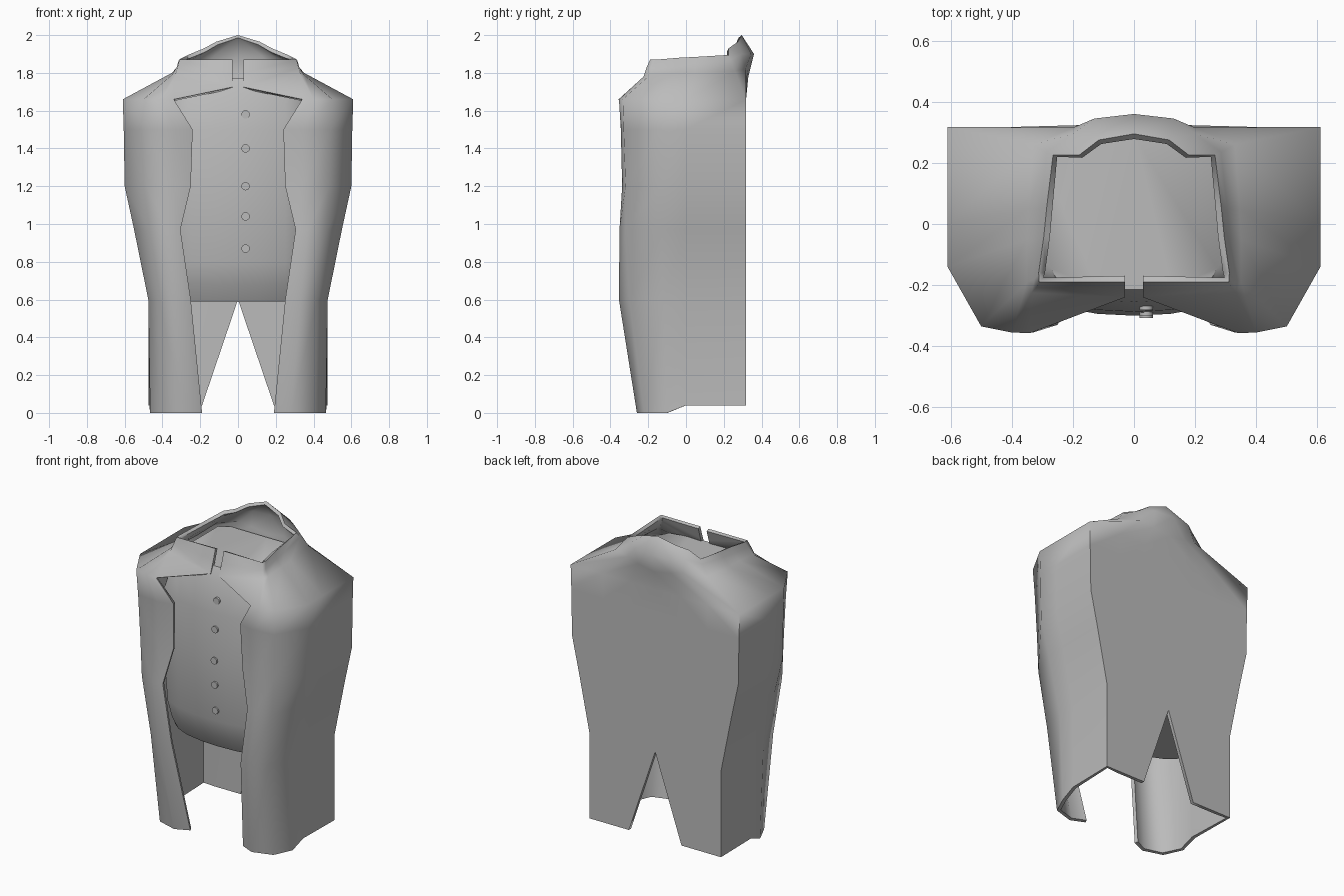
import bpy, bmesh, math

if "Cube" in bpy.data.objects:
    bpy.data.objects.remove(bpy.data.objects["Cube"])

grey = bpy.data.materials.new("cloth grey")
grey.diffuse_color = (0.5, 0.5, 0.5, 1)
grey.use_nodes = True
grey.node_tree.nodes["Principled BSDF"].inputs["Base Color"].default_value = grey.diffuse_color


def make_object(name, bm):
    mesh = bpy.data.meshes.new(name)
    bm.to_mesh(mesh)
    bm.free()
    mesh.materials.append(grey)
    ob = bpy.data.objects.new(name, mesh)
    bpy.context.collection.objects.link(ob)
    return ob


def finish(ob, angle, thickness=0):
    bpy.ops.object.select_all(action='DESELECT')
    ob.select_set(True)
    bpy.context.view_layer.objects.active = ob
    mir = ob.modifiers.new("mirror", 'MIRROR')
    mir.merge_threshold = 0.002
    names = ["mirror"]
    if thickness:
        sol = ob.modifiers.new("cloth", 'SOLIDIFY')
        sol.thickness = thickness
        sol.offset = -1
        names.append("cloth")
    for n in names:
        bpy.ops.object.modifier_apply(modifier=n)
    bpy.ops.object.shade_smooth_by_angle(angle=math.radians(angle))


def loft(rows, bm):
    grid = [[bm.verts.new(p) for p in row] for row in rows]
    for a, b in zip(grid, grid[1:]):
        for c in range(len(a) - 1):
            bm.faces.new((a[c], a[c + 1], b[c + 1], b[c]))
    return grid


# Coat: half outline per height, front edge round to the centre of the back
BACK = 0.318


def coat_row(z, front, side):
    return [(x, y, z) for x, y in front] + [
        (side, 0, z), (side, BACK, z), (side * .62, BACK, z),
        (side * .3, BACK, z), (0, BACK, z)]


hem = [(.19, -.22, 0), (.28, -.26, 0), (.41, -.22, 0), (.465, -.10, 0),
       (.47, 0, .04), (.475, BACK, .04), (.38, BACK, .04),
       (.28, BACK, .04), (.19, BACK, .04)]
coat_rows = [
    hem,
    coat_row(.6, [(.25, -.33), (.33, -.355), (.42, -.30), (.475, -.12)], .475),
    coat_row(.97, [(.305, -.34), (.37, -.352), (.47, -.32), (.55, -.13)], .55),
    coat_row(1.2, [(.25, -.31), (.34, -.338), (.48, -.32), (.60, -.14)], .60),
    coat_row(1.5, [(.24, -.32), (.34, -.345), (.49, -.33), (.605, -.14)], .605),
    coat_row(1.66, [(.34, -.357), (.40, -.355), (.50, -.335), (.61, -.14)], .61),
    # neck base
    [(.03, -.24, 1.725), (.335, -.225, 1.78), (.35, -.19, 1.79),
     (.35, -.05, 1.80), (.345, .05, 1.80), (.33, .26, 1.81),
     (.20, .315, 1.82), (.12, .325, 1.80), (0, .33, 1.78)],
    # collar fold
    [(.03, -.212, 1.80), (.32, -.208, 1.83), (.325, -.18, 1.83),
     (.315, -.05, 1.84), (.305, .05, 1.85), (.285, .235, 1.87),
     (.20, .295, 1.90), (.13, .345, 1.90), (0, .36, 1.90)],
    # collar rim
    [(.03, -.19, 1.87), (.31, -.19, 1.87), (.312, -.16, 1.87),
     (.295, -.04, 1.88), (.285, .06, 1.885), (.265, .225, 1.895),
     (.18, .225, 1.93), (.115, .275, 1.965), (0, .295, 2.0)],
]
bm = bmesh.new()
loft(coat_rows, bm)
coat = make_object("coat", bm)
finish(coat, 80, 0.022)

# Waistcoat: closed body filling the coat, rounded under at the waist
levels = [(.59, -.20, .40), (.68, -.25, .41), (.80, -.285, .42),
          (1.2, -.30, .45), (1.5, -.287, .46), (1.69, -.255, .40),
          (1.77, -.215, .32)]


def vest_row(z, y, w):
    return [(0, y, z), (.12, y + .006, z), (.25, y + .03, z),
            (w * .85, y + .07, z), (w, -.08, z),
            (w, .25, z), (w * .8, .29, z), (0, .29, z)]


bm = bmesh.new()
rings = loft([vest_row(*l) for l in levels], bm)
bm.faces.new(rings[0][::-1])
bm.faces.new(rings[-1])
vest = make_object("waistcoat", bm)
finish(vest, 50)


# Buttons
def vest_front(z):
    for (z0, y0, _), (z1, y1, _) in zip(levels, levels[1:]):
        if z0 <= z <= z1:
            return y0 + (y1 - y0) * (z - z0) / (z1 - z0)


for i, z in enumerate((.87, 1.04, 1.2, 1.4, 1.58)):
    bpy.ops.mesh.primitive_cylinder_add(
        vertices=16, radius=.022, depth=.02,
        location=(.04, vest_front(z) + .002, z), rotation=(math.pi / 2, 0, 0))
    ob = bpy.context.object
    ob.name = "button_%d" % (i + 1)
    ob.data.materials.append(grey)
    bpy.ops.object.shade_smooth_by_angle(angle=math.radians(40))
